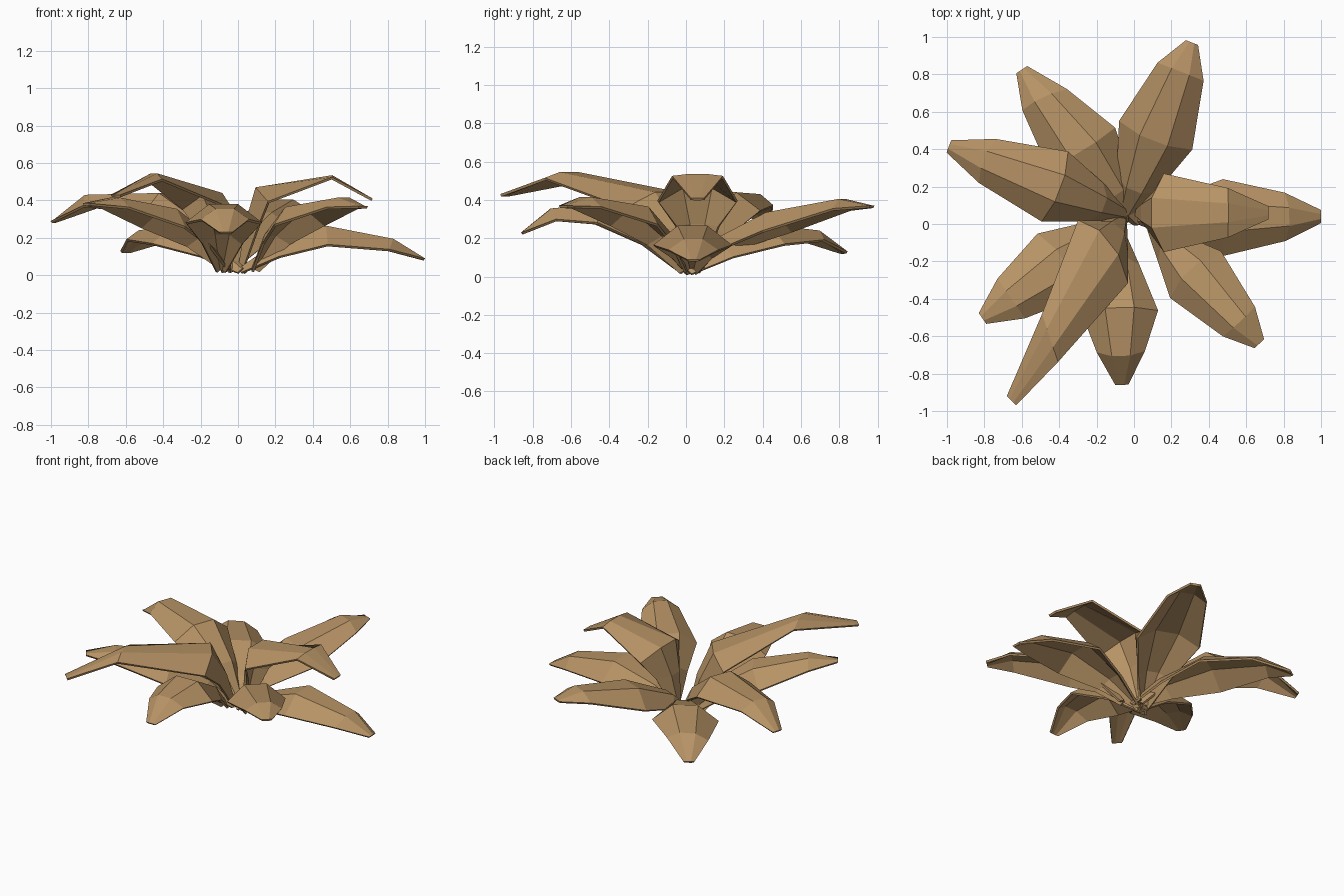
import bpy, bmesh, math
from mathutils import Vector, Matrix

if "Cube" in bpy.data.objects:
    bpy.data.objects.remove(bpy.data.objects["Cube"])

tan = bpy.data.materials.new("tan_leaf")
tan.diffuse_color = (0.47, 0.29, 0.13, 1)
tan.use_nodes = True
tan.node_tree.nodes["Principled BSDF"].inputs["Base Color"].default_value = tan.diffuse_color

# base x,y | tip x,y,z | mid fraction,z | near-tip fraction,z | mid half width | near-tip droop | skew degrees
LEAVES = {
    "right_low":   (0.00, 0.03, 1.00, 0.04, 0.09, 0.47, 0.265, 0.83, 0.195, 0.205, 0.06, 0),
    "right_high":  (0.00, 0.06, 0.72, 0.06, 0.41, 0.13, 0.47, 0.70, 0.535, 0.21, 0.01, 0),
    "back_right":  (-0.07, 0.0, 0.31, 0.97, 0.37, 0.46, 0.335, 0.84, 0.405, 0.21, 0.05, 0),
    "back_left":   (0.03, 0.0, -0.60, 0.825, 0.13, 0.48, 0.27, 0.82, 0.24, 0.21, 0.05, -12),
    "left":        (0.00, 0.04, -0.99, 0.415, 0.29, 0.40, 0.44, 0.81, 0.43, 0.20, 0.06, 0),
    "front_left":  (-0.04, 0.03, -0.81, -0.505, 0.385, 0.43, 0.355, 0.80, 0.415, 0.205, 0.05, 0),
    "front_high":  (-0.05, 0.04, -0.655, -0.945, 0.43, 0.14, 0.44, 0.66, 0.545, 0.215, 0.03, -40),
    "front":       (-0.09, 0.0, -0.065, -0.86, 0.23, 0.52, 0.38, 0.82, 0.355, 0.205, 0.06, 0),
    "front_right": (0.08, 0.0, 0.67, -0.64, 0.37, 0.38, 0.365, 0.82, 0.415, 0.185, 0.05, 0),
}


def make_leaf(name, bx, by, tx, ty, tz, fm, zm, fn, zn, hw, nd, skew):
    base, tip = Vector((bx, by, 0)), Vector((tx, ty, 0))
    side = (tip - base).normalized().cross(Vector((0, 0, -1)))   # left side

    def at(f, z):
        p = base.lerp(tip, f)
        p.z = z
        return p

    # crown line, half widths and edge droop at five stations
    path = [at(0, 0.035), at(fm * 0.4, 0.04 + (zm - 0.04) * 0.55),
            at(fm, zm), at(fn, zn), at(1, tz)]
    widths = [0.03, hw * 0.55, hw, hw * 0.63, 0.035]
    droops = [0.025, 0.07, 0.10, nd, 0.0]
    turns = [0, 0.3, 0.5, 1, 0.3]
    bm = bmesh.new()
    rows = []
    for i, p in enumerate(path):
        t = Vector()
        if i > 0:
            t += (p - path[i - 1]).normalized()
        if i < len(path) - 1:
            t += (path[i + 1] - p).normalized()
        up = t.normalized().cross(side)
        across = Matrix.Rotation(math.radians(skew * turns[i]), 3, "Z") @ side
        row = []
        for s, d in ((1, 1), (0.38, 0), (-0.38, 0), (-1, 1)):
            q = p + across * (s * widths[i]) - up * (d * droops[i])
            q.z = max(q.z, 0.014)
            row.append(bm.verts.new(q))
        rows.append(row)
    for a, b in zip(rows, rows[1:]):
        for j in range(3):
            bm.faces.new((a[j], a[j + 1], b[j + 1], b[j]))
    me = bpy.data.meshes.new(name)
    bm.to_mesh(me)
    bm.free()
    me.materials.append(tan)
    ob = bpy.data.objects.new(name, me)
    bpy.context.collection.objects.link(ob)
    # thin blade
    m = ob.modifiers.new("thickness", "SOLIDIFY")
    m.thickness = 0.014
    m.offset = -1


for key, values in LEAVES.items():
    make_leaf("leaf_" + key, *values)
